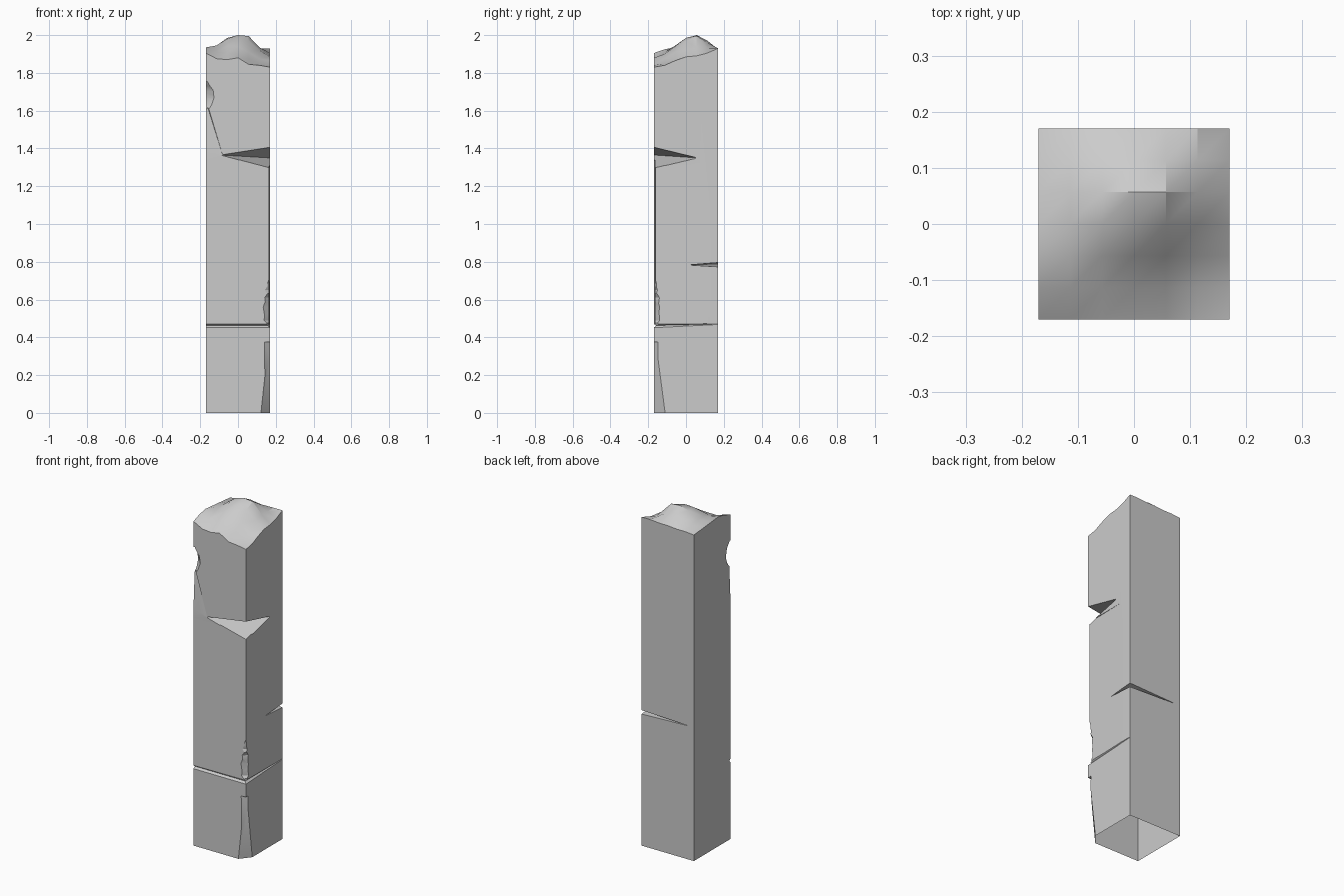
import bpy, bmesh
from mathutils import Vector

if "Cube" in bpy.data.objects:
    bpy.data.objects.remove(bpy.data.objects["Cube"])

H = 0.17  # half width
N = 7
# worn top heights, rows run front to back
TOP = [
    [1.905, 1.875, 1.87, 1.88, 1.845, 1.84, 1.83],
    [1.925, 1.91, 1.905, 1.90, 1.875, 1.85, 1.84],
    [1.935, 1.93, 1.945, 1.94, 1.91, 1.875, 1.865],
    [1.93, 1.945, 1.98, 1.985, 1.97, 1.92, 1.885],
    [1.925, 1.945, 1.985, 2.0, 1.995, 1.935, 1.89],
    [1.92, 1.935, 1.96, 1.97, 1.96, 1.93, 1.905],
    [1.915, 1.92, 1.92, 1.925, 1.925, 1.93, 1.93],
]


def add_object(name, bm):
    bmesh.ops.recalc_face_normals(bm, faces=bm.faces)
    mesh = bpy.data.meshes.new(name)
    bm.to_mesh(mesh)
    bm.free()
    obj = bpy.data.objects.new(name, mesh)
    bpy.context.collection.objects.link(obj)
    return obj


cutters = []


def hull_cut(name, points):
    """Convex cutter from a few points."""
    bm = bmesh.new()
    for p in points:
        bm.verts.new(p)
    res = bmesh.ops.convex_hull(bm, input=bm.verts)
    loose = [v for v in bm.verts if not v.link_faces]
    bmesh.ops.delete(bm, geom=loose, context='VERTS')
    cutters.append(add_object(name, bm))


def corner_cut(name, sx, levels):
    """Chip along a front corner: levels are (z, width on front, width on side)."""
    bm = bmesh.new()
    rings = []
    for z, dx, dy in levels:
        p = Vector((sx * (H - dx), -H, z))
        q = Vector((sx * H, -H + dy, z))
        out = Vector((sx * (H + 0.1), -H - 0.1, z))
        rings.append([bm.verts.new(v) for v in (p + (p - q) * 0.8, q + (q - p) * 0.8, out)])
    for a, b in zip(rings, rings[1:]):
        for i in range(3):
            j = (i + 1) % 3
            bm.faces.new((a[i], a[j], b[j], b[i]))
    bm.faces.new(rings[0])
    bm.faces.new(rings[-1])
    bmesh.ops.triangulate(bm, faces=bm.faces)
    cutters.append(add_object(name, bm))


# pillar body with uneven top
bm = bmesh.new()
step = 2 * H / (N - 1)
g = [[bm.verts.new((-H + i * step, -H + j * step, TOP[j][i])) for i in range(N)] for j in range(N)]
for j in range(N - 1):
    for i in range(N - 1):
        bm.faces.new((g[j][i], g[j][i + 1], g[j + 1][i + 1], g[j + 1][i]))
c = [bm.verts.new(p) for p in ((-H, -H, 0), (H, -H, 0), (H, H, 0), (-H, H, 0))]
sides = [g[0], [r[-1] for r in g], g[-1][::-1], [r[0] for r in g][::-1]]
for k, edge in enumerate(sides):
    bm.faces.new([c[(k + 1) % 4], c[k]] + edge)
bm.faces.new(c)
pillar = add_object("stone_pillar", bm)

# shallow worn recess on the front and right faces
hull_cut("front_wear", [(x, y, z) for x, d in ((-0.2, 0.001), (0.2, 0.008))
                        for y in (-H + d, -0.25) for z in (0.47, 1.34)])
hull_cut("right_wear", [(0.164, -0.2, 0.47), (0.164, -0.2, 1.31), (0.1705, 0.12, 0.47),
                        (0.1705, 0.12, 1.31), (0.25, -0.2, 0.47), (0.25, -0.2, 1.31)])
hull_cut("front_dent", [(-0.161, -0.158, 1.62), (-0.19, -0.16, 1.66), (-0.08, -0.169, 1.36),
                        (-0.19, -0.171, 1.4), (-0.13, -0.25, 1.6), (-0.19, -0.25, 1.6)])

# groove around the lower part
hull_cut("front_groove", [(x, y, z) for x in (-0.2, 0.2)
                          for y, z in ((-0.158, 0.462), (-0.19, 0.435), (-0.19, 0.485))])
hull_cut("right_groove", [(0.157, -0.2, 0.462), (0.19, -0.2, 0.43), (0.19, -0.2, 0.49),
                          (0.168, 0.172, 0.47), (0.19, 0.172, 0.455), (0.19, 0.172, 0.485)])

# wedge notch at the front right corner and crack at the back right corner
hull_cut("corner_notch", [(0.28, -0.28, 1.45), (0.28, -0.28, 1.24), (-0.09, -0.167, 1.365),
                          (0.167, 0.06, 1.35), (0.13, -0.13, 1.345)])
hull_cut("back_crack", [(0.25, 0.25, 0.805), (0.25, 0.25, 0.765), (0.168, 0.01, 0.783),
                        (-0.14, 0.168, 0.785), (0.14, 0.14, 0.783)])

# broken corners
corner_cut("upper_chip", -1, [(1.605, 0.012, 0.01), (1.63, 0.03, 0.03), (1.67, 0.044, 0.044),
                              (1.70, 0.04, 0.038), (1.73, 0.022, 0.025), (1.755, 0.008, 0.008)])
corner_cut("lower_chip", 1, [(0.465, 0.025, 0.03), (0.49, 0.04, 0.035), (0.56, 0.046, 0.034),
                             (0.61, 0.036, 0.034), (0.65, 0.04, 0.022), (0.685, 0.025, 0.018),
                             (0.73, 0.008, 0.008)])
corner_cut("foot_chip", 1, [(-0.05, 0.054, 0.066), (0.375, 0.03, 0.022)])

# cut, then remove helpers
for cut in cutters:
    cut.hide_render = True
    m = pillar.modifiers.new(cut.name, 'BOOLEAN')
    m.operation = 'DIFFERENCE'
    m.solver = 'EXACT'
    m.object = cut
mesh = bpy.data.meshes.new_from_object(pillar.evaluated_get(bpy.context.evaluated_depsgraph_get()))
pillar.modifiers.clear()
pillar.data = mesh
for cut in cutters:
    bpy.data.objects.remove(cut)

# open underside
bm = bmesh.new()
bm.from_mesh(mesh)
base = [f for f in bm.faces if all(v.co.z < 1e-4 for v in f.verts)]
bmesh.ops.delete(bm, geom=base, context='FACES')
bm.to_mesh(mesh)
bm.free()

bpy.context.view_layer.objects.active = pillar
pillar.select_set(True)
bpy.ops.object.shade_smooth_by_angle(angle=0.5)
